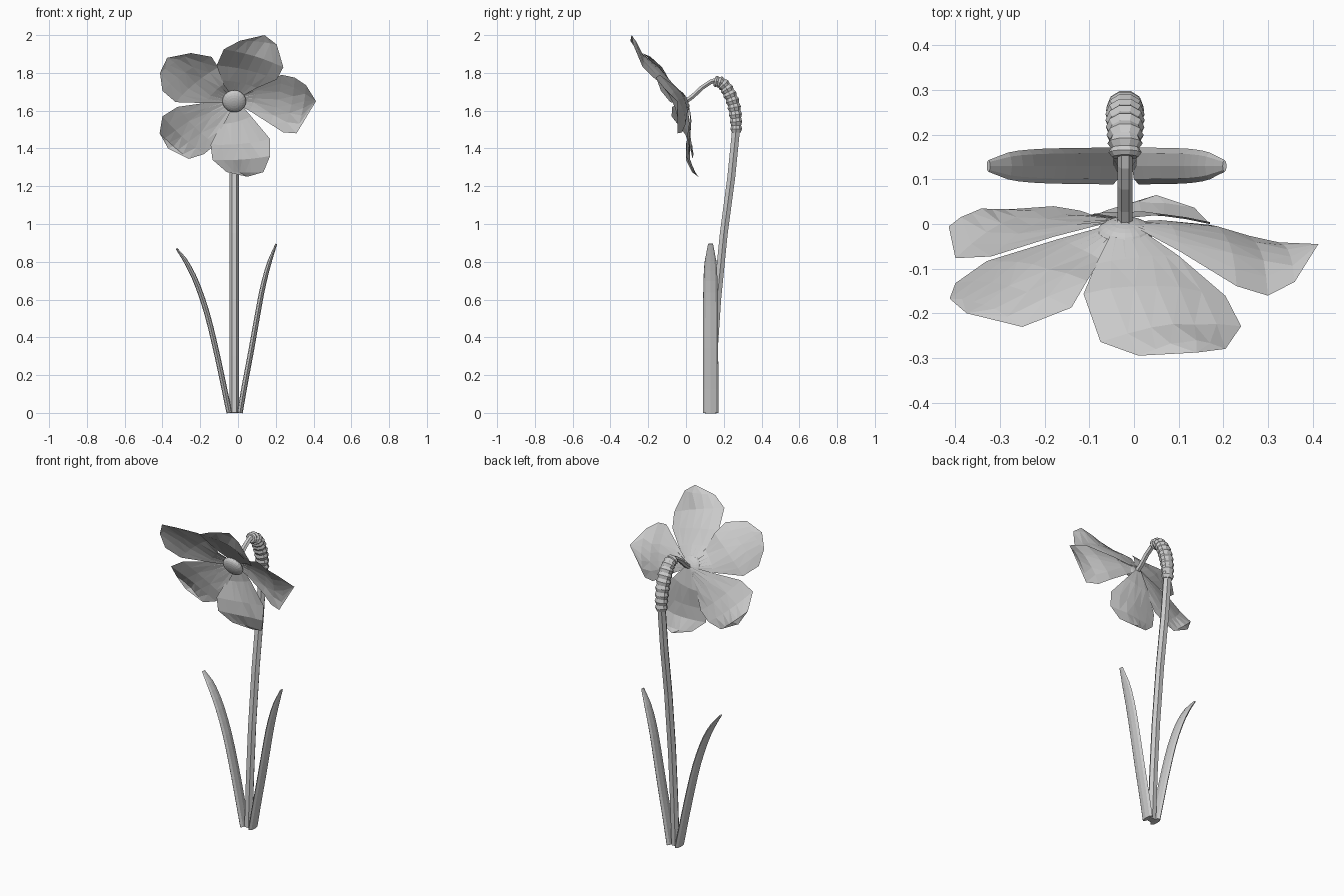
import bpy
import bmesh
import math
import random
from mathutils import Vector, Matrix

cube = bpy.data.objects.get("Cube")
if cube:
    bpy.data.objects.remove(cube, do_unlink=True)

random.seed(4)
STEM_X = -0.02

grey = bpy.data.materials.new("plain grey")
grey.use_nodes = True
colour = (0.6, 0.6, 0.6, 1)
grey.diffuse_color = colour
grey.node_tree.nodes["Principled BSDF"].inputs["Base Color"].default_value = colour


def finish(name, bm):
    """Turn a bmesh into a flat-shaded object."""
    bmesh.ops.recalc_face_normals(bm, faces=bm.faces)
    mesh = bpy.data.meshes.new(name)
    bm.to_mesh(mesh)
    bm.free()
    mesh.materials.append(grey)
    obj = bpy.data.objects.new(name, mesh)
    bpy.context.collection.objects.link(obj)
    return obj


def sweep(name, path, radii, side, sides):
    """Sweep an elliptical section along a planar path; side is the path plane's normal."""
    bm = bmesh.new()
    side = Vector(side)
    path = [Vector(p) for p in path]
    rings = []
    for i, p in enumerate(path):
        tangent = path[min(i + 1, len(path) - 1)] - path[max(i - 1, 0)]
        up = tangent.cross(side).normalized()
        wide, thick = radii[i]
        ring = []
        for k in range(sides):
            a = math.tau * k / sides
            ring.append(bm.verts.new(p + side * wide * math.cos(a) + up * thick * math.sin(a)))
        rings.append(ring)
    for r, s in zip(rings, rings[1:]):
        for k in range(sides):
            j = (k + 1) % sides
            bm.faces.new((r[k], r[j], s[j], s[k]))
    bm.faces.new(rings[0])
    bm.faces.new(rings[-1])
    return finish(name, bm)


def lerp_path(points, t):
    """Point at fraction t of a polyline, smoothed by a Catmull-Rom curve."""
    f = t * (len(points) - 1)
    i = min(int(f), len(points) - 2)
    u = f - i
    b, c = Vector(points[i]), Vector(points[i + 1])
    a = Vector(points[i - 1]) if i > 0 else b * 2 - c
    d = Vector(points[i + 2]) if i + 2 < len(points) else c * 2 - b
    return (b * 2 + (c - a) * u + (a * 2 - b * 5 + c * 4 - d) * u ** 2
            + (b * 3 - a - c * 3 + d) * u ** 3) / 2


# Main stem, leaning back as it rises
stem = [(0.13, 0), (0.145, 0.3), (0.165, 0.6), (0.2, 0.95), (0.24, 1.25), (0.265, 1.5)]
sweep("stem", [(STEM_X, y, z) for y, z in stem], [(0.026, 0.024)] * len(stem), (1, 0, 0), 6)

# Ribbed sheath bending over the top of the stem
bend = [(0.266, 1.485), (0.264, 1.56), (0.251, 1.635), (0.225, 1.7), (0.19, 1.745), (0.15, 1.757)]
ribs = 20
sheath_path, sheath_radii = [], []
for i in range(ribs + 1):
    y, z = lerp_path(bend, i / ribs)
    sheath_path.append((STEM_X, y, z))
    swell = 0.029 + 0.008 * math.sin(math.pi * i / ribs) + (0.007 if i % 2 else 0)
    sheath_radii.append((swell, swell * 0.87))
sweep("sheath", sheath_path, sheath_radii, (1, 0, 0), 10)

# Thin flower stalk from the sheath to the back of the petals
stalk = [(0.17, 1.765), (0.13, 1.752), (0.085, 1.722), (0.035, 1.675), (0, 1.65)]
sweep("flower_stalk", [(STEM_X, y, z) for y, z in stalk], [(0.017, 0.014)] * len(stalk), (1, 0, 0), 6)

# Two long leaves curving outward
leaves = {
    "left_leaf": [(0.01, 0), (0.036, 0.15), (0.068, 0.32), (0.1, 0.5), (0.13, 0.66), (0.164, 0.79), (0.203, 0.895)],
    "right_leaf": [(-0.046, 0), (-0.077, 0.15), (-0.118, 0.34), (-0.165, 0.53), (-0.22, 0.69), (-0.275, 0.8), (-0.326, 0.87)],
}
taper = [1, 1, 0.99, 0.97, 0.93, 0.8, 0.32]
for name, points in leaves.items():
    count = 14
    path, radii = [], []
    for i in range(count + 1):
        t = i / count
        x, z = lerp_path(points, t)
        f = t * (len(taper) - 1)
        k = min(int(f), len(taper) - 2)
        w = taper[k] + (taper[k + 1] - taper[k]) * (f - k)
        path.append((x, 0.13, z))
        radii.append((0.041 * w, 0.015 * w))
    sweep(name, path, radii, (0, 1, 0), 8)


def petal(name, left, tip, right, hollow):
    """Faceted petal spanned between its two edges, closed by a tip; hollow pushes the middle back."""
    bm = bmesh.new()
    columns = 6
    rows = []
    for i, (a, b) in enumerate(zip(left, right)):
        row = []
        for c in range(columns + 1):
            u = c / columns
            arch = 4 * u * (1 - u)
            # middle of each row bows toward the tip
            p = Vector(a).lerp(Vector(b), u).lerp(Vector(tip), 0.15 * arch * i / len(left))
            p.y += (hollow * arch + random.uniform(-0.003, 0.003)) * min(i, 2) / 2
            row.append(bm.verts.new(p))
        rows.append(row)
    end = bm.verts.new(tip)
    for r, s in zip(rows, rows[1:]):
        for c in range(columns):
            bm.faces.new((r[c], r[c + 1], s[c + 1], s[c]))
    for c in range(columns):
        bm.faces.new((rows[-1][c], rows[-1][c + 1], end))
    bmesh.ops.triangulate(bm, faces=bm.faces)
    return finish(name, bm)


petal("top_petal",
      [(-0.035, 0.01, 1.66), (-0.085, -0.09, 1.76), (-0.113, -0.155, 1.84), (-0.075, -0.265, 1.925), (0.01, -0.295, 1.97)],
      (0.14, -0.288, 2.0),
      [(-0.01, 0.005, 1.66), (0.1, -0.07, 1.72), (0.205, -0.16, 1.765), (0.24, -0.23, 1.83), (0.205, -0.28, 1.95)], 0.025)
petal("left_petal",
      [(-0.02, 0.005, 1.67), (0.1, -0.06, 1.73), (0.23, -0.14, 1.79), (0.3, -0.16, 1.775), (0.36, -0.13, 1.735)],
      (0.413, -0.045, 1.65),
      [(-0.02, 0.005, 1.64), (0.06, 0.01, 1.6), (0.17, 0, 1.53), (0.24, -0.02, 1.485), (0.31, -0.045, 1.48)], 0.028)
petal("bottom_petal",
      [(0, 0.015, 1.65), (0.07, 0.02, 1.57), (0.17, 0.005, 1.45), (0.17, 0.002, 1.36), (0.135, 0.035, 1.275)],
      (0.05, 0.065, 1.25),
      [(-0.04, 0.015, 1.65), (-0.09, 0.022, 1.53), (-0.145, 0, 1.42), (-0.135, 0.002, 1.34), (-0.06, 0.033, 1.275)], 0.012)
petal("lower_right_petal",
      [(-0.02, 0.01, 1.63), (-0.09, 0.02, 1.5), (-0.12, 0.03, 1.42), (-0.18, 0.038, 1.37), (-0.26, 0.032, 1.345)],
      (-0.37, 0.022, 1.4),
      [(-0.03, 0.01, 1.66), (-0.18, -0.03, 1.64), (-0.32, -0.075, 1.62), (-0.4, -0.075, 1.57), (-0.415, -0.005, 1.48)], 0.018)
petal("upper_right_petal",
      [(-0.03, 0.005, 1.64), (-0.17, -0.035, 1.64), (-0.33, -0.085, 1.645), (-0.4, -0.13, 1.705), (-0.413, -0.17, 1.8)],
      (-0.375, -0.2, 1.88),
      [(-0.02, 0.005, 1.66), (-0.075, -0.08, 1.74), (-0.105, -0.13, 1.83), (-0.14, -0.185, 1.885), (-0.25, -0.232, 1.905)], 0.022)

# Flattened button in the middle, facing forward and slightly down
bm = bmesh.new()
bmesh.ops.create_uvsphere(bm, u_segments=20, v_segments=12, radius=0.063)
bmesh.ops.scale(bm, vec=(1, 1, 0.45), verts=bm.verts)
bmesh.ops.rotate(bm, matrix=Matrix.Rotation(math.radians(115), 3, "X"), verts=bm.verts)
bmesh.ops.translate(bm, vec=(STEM_X, -0.02, 1.65), verts=bm.verts)
finish("flower_centre", bm)
